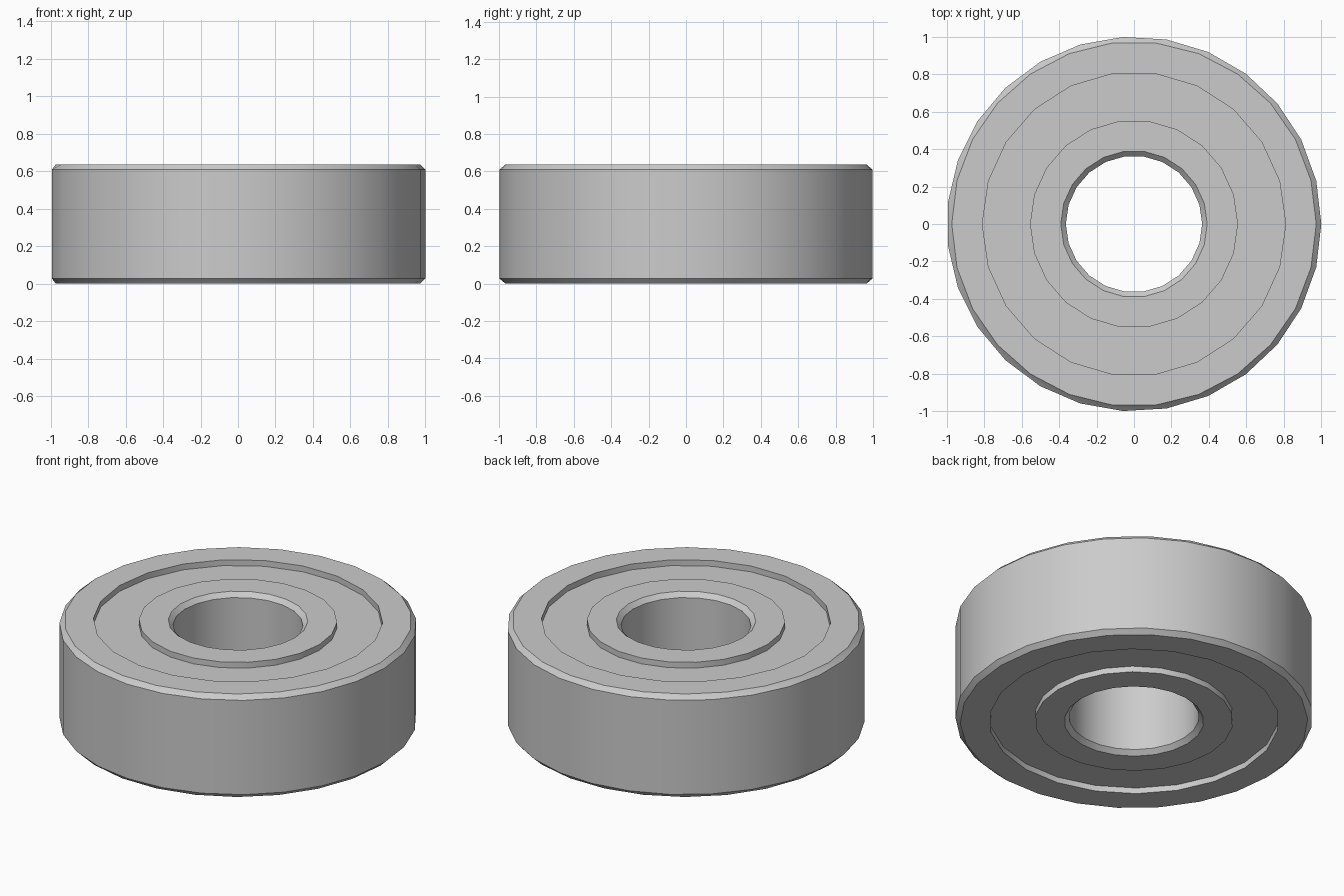
import bpy, bmesh
from math import pi, sin, cos, radians

if "Cube" in bpy.data.objects:
    bpy.data.objects.remove(bpy.data.objects["Cube"])

H = 0.636       # bearing height
C = 0.027       # chamfer size
D = 0.036       # recess depth of the shield


def stitch(bm, a, b):
    """Join two vertex rings, which may have different numbers of sides."""
    n, m = len(a), len(b)
    if n == m:
        for i in range(n):
            j = (i + 1) % n
            bm.faces.new((a[i], a[j], b[j], b[i]))
        return
    i = j = 0
    while i < n or j < m:
        # advance whichever ring has the nearer next corner
        if j == m or (i < n and (i + 0.5) / n <= (j + 0.5) / m):
            bm.faces.new((a[i % n], a[(i + 1) % n], b[j % m]))
            i += 1
        else:
            bm.faces.new((a[i % n], b[(j + 1) % m], b[j % m]))
            j += 1


def ring(name, lower):
    """Closed ring from the lower half profile (radius, z, sides), mirrored to the top."""
    profile = lower + [(r, H - z, s) for r, z, s in reversed(lower)]
    # lower half runs from the inside outwards or the outside inwards
    bm = bmesh.new()
    loops = [[bm.verts.new((r * cos(2 * pi * k / s), r * sin(2 * pi * k / s), z))
              for k in range(s)] for r, z, s in profile]
    for k in range(len(loops)):
        stitch(bm, loops[k - 1], loops[k])
    bmesh.ops.recalc_face_normals(bm, faces=bm.faces)
    mesh = bpy.data.meshes.new(name)
    bm.to_mesh(mesh)
    bm.free()
    obj = bpy.data.objects.new(name, mesh)
    bpy.context.collection.objects.link(obj)
    bpy.ops.object.select_all(action='DESELECT')
    obj.select_set(True)
    bpy.context.view_layer.objects.active = obj
    bpy.ops.object.shade_smooth_by_angle(angle=radians(30))
    return obj


# Outer race with chamfered rim
ring("outer_race", [(0.81, 0, 22), (1 - C, 0, 26), (1, C, 27)])

# Inner race with chamfered bore
ring("inner_race", [(0.555, 0, 22), (0.364 + C, 0, 22), (0.364, C, 22)])

# Recessed shield between the races, tucked slightly into both
ring("shield", [(0.545, D, 22), (0.82, D, 22)])
